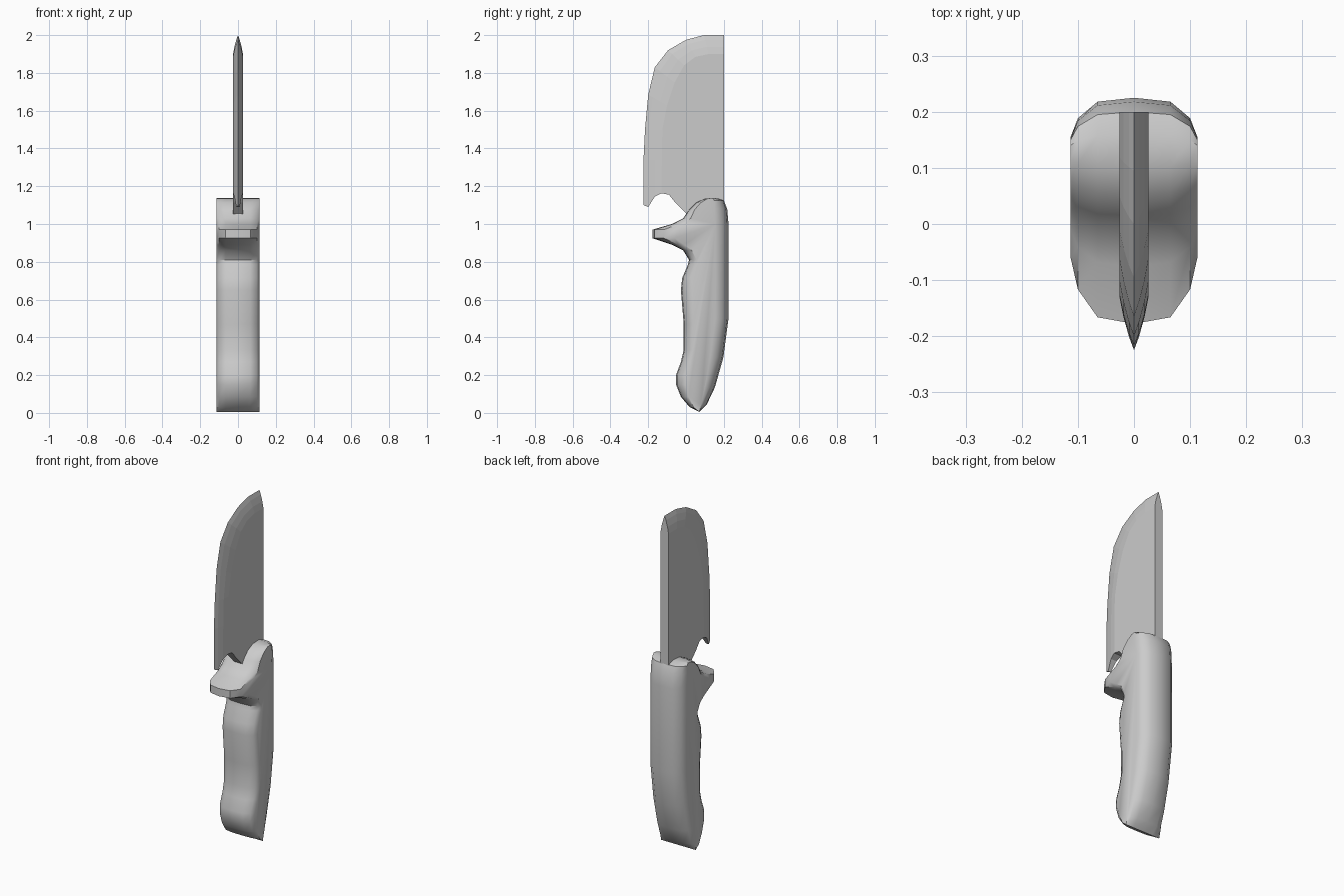
import bpy, bmesh
from math import radians

if "Cube" in bpy.data.objects:
    bpy.data.objects.remove(bpy.data.objects["Cube"])


def finish(bm, name, angle):
    bmesh.ops.remove_doubles(bm, verts=bm.verts, dist=1e-5)
    bmesh.ops.dissolve_degenerate(bm, edges=bm.edges, dist=1e-5)
    bmesh.ops.recalc_face_normals(bm, faces=bm.faces)
    mesh = bpy.data.meshes.new(name)
    bm.to_mesh(mesh)
    bm.free()
    obj = bpy.data.objects.new(name, mesh)
    bpy.context.collection.objects.link(obj)
    bpy.ops.object.select_all(action='DESELECT')
    obj.select_set(True)
    bpy.context.view_layer.objects.active = obj
    if angle:
        bpy.ops.object.shade_smooth_by_angle(angle=radians(angle))
    return obj


# Handle with finger guard: side outline as (y, z, inward shift at the flat sides)
outline = [
    (.07, .005, 0), (.02, .03, .02), (-.027, .085, .04), (-.053, .15, .05),
    (-.053, .2, .05), (-.027, .27, .05), (-.012, .335, .05), (-.012, .47, .05),
    (-.027, .65, .05), (-.02, .715, .05), (.01, .785, .045), (.016, .81, .04),
    (-.015, .86, .045), (-.075, .89, .065), (-.178, .925, .118), (-.178, .97, .118),
    (-.075, 1.0, .065), (-.015, 1.03, .04), (.015, 1.075, .03), (.053, 1.113, .025),
    (.1, 1.135, .015), (.16, 1.138, -.02), (.2, 1.125, -.05), (.218, 1.08, -.065),
    (.225, 1.0, -.07), (.225, .5, -.07), (.198, .295, -.07), (.153, .135, -.055),
    (.11, .045, -.03)]
half = [(.065, .1), (.1, .52), (.113, 1)]
layers = [(-x, k) for x, k in reversed(half)] + [(0, 0)] + half
bm = bmesh.new()
loops = [[bm.verts.new((x, y + d * k, z)) for y, z, d in outline] for x, k in layers]
n = len(outline)
for a, b in zip(loops, loops[1:]):
    for i in range(n):
        j = (i + 1) % n
        bm.faces.new((a[i], a[j], b[j], b[i]))
bm.faces.new(loops[0])
bm.faces.new(loops[-1])
finish(bm, "handle", 35)

# Blade: cutting edge, start of the bevel, and lower end with the finger notch
edge = [(-.225, 1.1), (-.225, 1.34), (-.217, 1.5), (-.2, 1.685), (-.165, 1.83),
        (-.095, 1.92), (0, 1.975), (.095, 2), (.2, 2)]
flat = [(-.13, 1.163), (-.128, 1.34), (-.125, 1.5), (-.1, 1.63), (-.06, 1.75),
        (-.01, 1.84), (.05, 1.885), (.12, 1.9), (.2, 1.9)]
lower = [(.2, 1.03), (.03, 1.03), (0, 1.056), (-.058, 1.115), (-.09, 1.155)]
steps = [(0, 0), (.25, .009), (.62, .019), (1, .026)]
notch = [edge[0], (-.2, 1.09), (-.165, 1.145), flat[0]]

bm = bmesh.new()
chains = []
for s in (-1, 1):
    rows = []
    for i, (e, f) in enumerate(zip(edge, flat)):
        row = []
        for c, (t, x) in enumerate(steps):
            y, z = notch[c] if i == 0 else (e[0] + (f[0] - e[0]) * t, e[1] + (f[1] - e[1]) * t)
            row.append(bm.verts.new((s * x, y, z)))
        rows.append(row)
    for a, b in zip(rows, rows[1:]):
        for c in range(3):
            bm.faces.new((a[c], a[c + 1], b[c + 1], b[c]))
    low = [bm.verts.new((s * .026, y, z)) for y, z in lower]
    bm.faces.new([r[3] for r in rows] + low)
    chains.append(rows[-1] + low + rows[0][::-1])

# Spine and underside join the two blade faces
a, b = chains
for i in range(len(a) - 1):
    bm.faces.new((a[i], a[i + 1], b[i + 1], b[i]))
finish(bm, "blade", 0)
